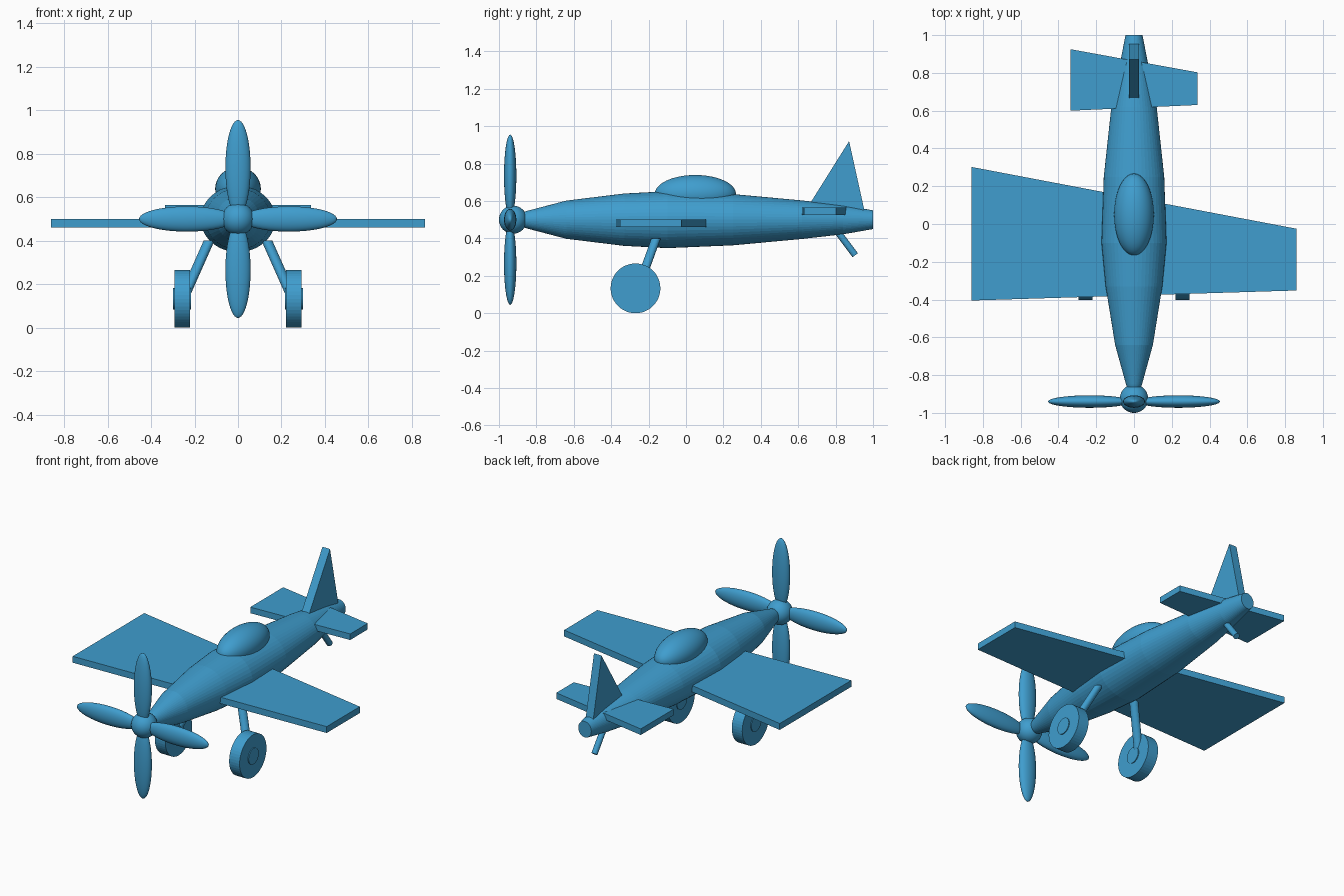
import bpy, bmesh
from math import cos, sin, pi
from mathutils import Vector, Matrix

cube = bpy.data.objects.get("Cube")
if cube:
    bpy.data.objects.remove(cube, do_unlink=True)

BLUE = (0.05, 0.34, 0.62, 1)
paint = bpy.data.materials.new("sky blue")
paint.use_nodes = True
paint.diffuse_color = BLUE
paint.node_tree.nodes["Principled BSDF"].inputs["Base Color"].default_value = BLUE


def finish(bm, name, smooth=False):
    bmesh.ops.recalc_face_normals(bm, faces=bm.faces)
    for f in bm.faces:
        f.smooth = smooth
    mesh = bpy.data.meshes.new(name)
    bm.to_mesh(mesh)
    bm.free()
    mesh.materials.append(paint)
    ob = bpy.data.objects.new(name, mesh)
    bpy.context.collection.objects.link(ob)
    return ob


def ellipsoid(name, centre, radii):
    bm = bmesh.new()
    bmesh.ops.create_uvsphere(bm, u_segments=48, v_segments=24, radius=1)
    bm.transform(Matrix.Translation(centre) @ Matrix.Diagonal((*radii, 1)))
    return finish(bm, name, True)


def prism(name, outline, thickness):
    """Extrude a flat outline along the given thickness vector."""
    bm = bmesh.new()
    face = bm.faces.new([bm.verts.new(p) for p in outline])
    result = bmesh.ops.extrude_face_region(bm, geom=[face], use_keep_orig=True)
    moved = [v for v in result["geom"] if isinstance(v, bmesh.types.BMVert)]
    bmesh.ops.translate(bm, verts=moved, vec=thickness)
    return finish(bm, name)


def rod(name, start, end, radius, level_ends=False):
    """Cylinder between two points; level ends are cut horizontally."""
    a, b = Vector(start), Vector(end)
    d = b - a
    bm = bmesh.new()
    bmesh.ops.create_cone(bm, cap_ends=True, segments=48, radius1=radius,
                          radius2=radius, depth=1)
    if level_ends:
        for v in bm.verts:
            v.co = Vector((v.co.x, v.co.y, 0)) + a + d * (v.co.z + 0.5)
    else:
        turn = d.to_track_quat("Z", "Y").to_matrix().to_4x4()
        bm.transform(Matrix.Translation((a + b) / 2) @ turn
                     @ Matrix.Diagonal((1, 1, d.length, 1)))
    return finish(bm, name)


# Fuselage: oval sections (y, half width, half height) joined lengthwise
AXIS = 0.5
SECTIONS = [(-0.88, 0.033, 0.036), (-0.85, 0.042, 0.047), (-0.64, 0.1, 0.102),
            (-0.33, 0.15, 0.14), (-0.1, 0.172, 0.152), (0.25, 0.16, 0.137),
            (0.62, 0.12, 0.103), (0.84, 0.076, 0.078), (1, 0.045, 0.05)]
SIDES = 48
bm = bmesh.new()
rings = [[bm.verts.new((w * cos(2 * pi * i / SIDES), y, AXIS + h * sin(2 * pi * i / SIDES)))
          for i in range(SIDES)] for y, w, h in SECTIONS]
for r, s in zip(rings, rings[1:]):
    for i in range(SIDES):
        j = (i + 1) % SIDES
        bm.faces.new((r[i], r[j], s[j], s[i]))
bm.faces.new(rings[0])
bm.faces.new(rings[-1])
finish(bm, "fuselage")

# Canopy, propeller hub and blades
ellipsoid("canopy", (0, 0.05, 0.638), (0.105, 0.217, 0.101))
ellipsoid("propeller_hub", (0, -0.925, AXIS), (0.075, 0.075, 0.075))
for name, dx, dz in (("left", 1, 0), ("right", -1, 0), ("upper", 0, 1), ("lower", 0, -1)):
    ellipsoid(name + "_propeller_blade", (0.235 * dx, -0.94, AXIS + 0.235 * dz),
              (0.22 if dx else 0.058, 0.033, 0.22 if dz else 0.058))

# Wing and tailplane: single tapering slabs, broader on the right
prism("wing", [(-0.86, -0.405, 0.46), (0.86, -0.352, 0.46),
               (0.86, -0.025, 0.46), (-0.86, 0.302, 0.46)], (0, 0, 0.04))
prism("tailplane", [(-0.335, 0.6, 0.526), (0.335, 0.63, 0.526),
                    (0.335, 0.803, 0.526), (-0.335, 0.925, 0.526)], (0, 0, 0.038))

# Tail fin and skid
prism("tail_fin", [(-0.026, 0.64, 0.55), (-0.026, 0.957, 0.535),
                   (-0.026, 0.872, 0.92)], (0.052, 0, 0))
rod("tail_skid", (0, 0.8, 0.45), (0, 0.905, 0.31), 0.018)

# Landing gear
for side, s in (("left", 1), ("right", -1)):
    rod(side + "_strut", (s * 0.25, -0.255, 0.137), (s * 0.133, -0.16, 0.4), 0.025, True)
    rod(side + "_wheel", (s * 0.221, -0.27, 0.133), (s * 0.293, -0.27, 0.133), 0.133)
    rod(side + "_axle", (s * 0.216, -0.27, 0.133), (s * 0.298, -0.27, 0.133), 0.05)
